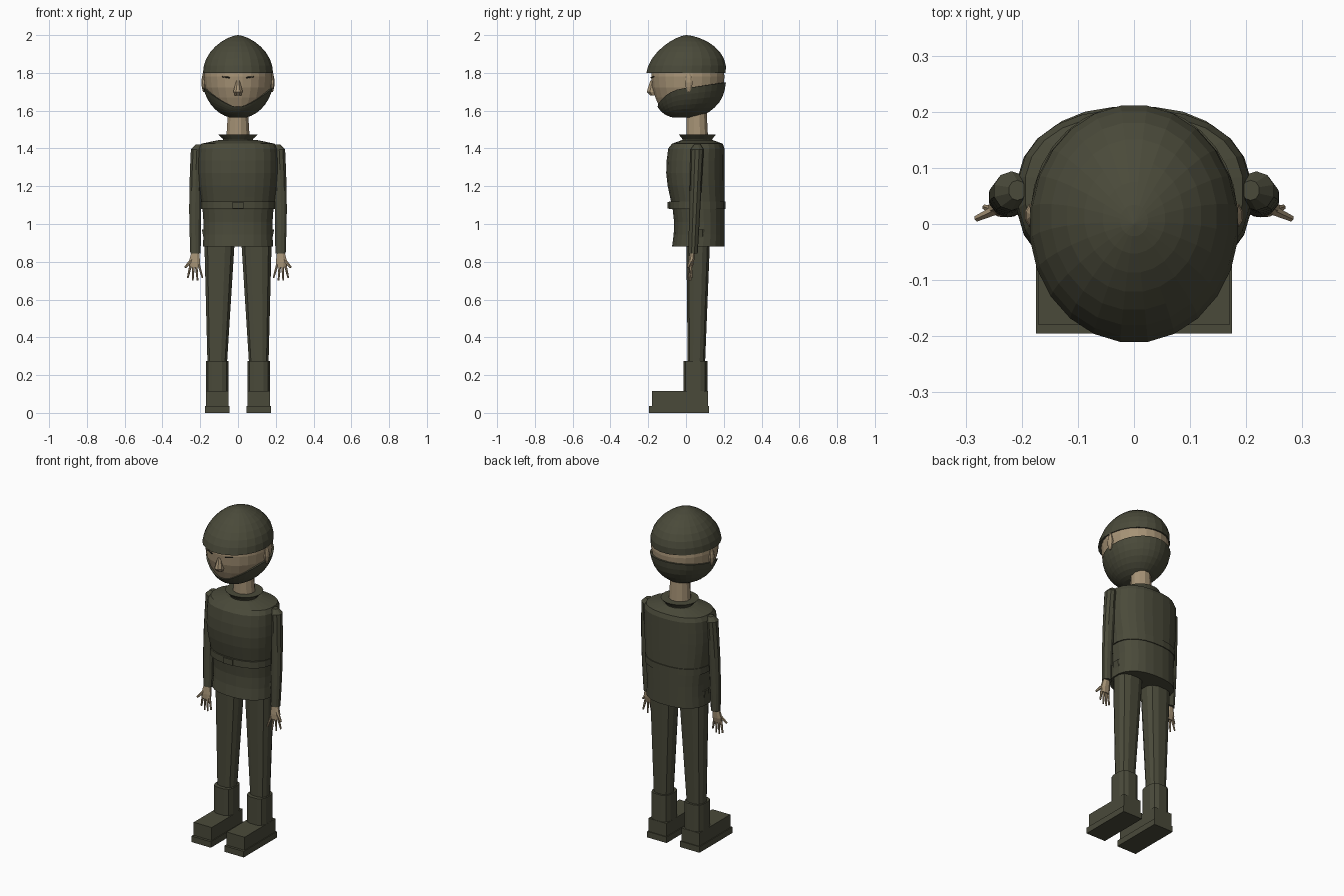
import bpy, bmesh, math
from math import sin, cos, pi
from mathutils import Matrix, Vector

if "Cube" in bpy.data.objects:
    bpy.data.objects.remove(bpy.data.objects["Cube"])


def make_material(name, red, green, blue):
    material = bpy.data.materials.new(name)
    material.use_nodes = True
    colour = (red, green, blue, 1)
    material.diffuse_color = colour
    material.node_tree.nodes["Principled BSDF"].inputs["Base Color"].default_value = colour
    return material


OLIVE = make_material("olive cloth", 0.068, 0.068, 0.042)
SKIN = make_material("skin", 0.38, 0.29, 0.18)
DARK = make_material("dark brow", 0.03, 0.03, 0.02)


def add_object(name, mesh):
    part = bpy.data.objects.new(name, mesh)
    bpy.context.collection.objects.link(part)
    return part


def finish(name, bm, material):
    bmesh.ops.recalc_face_normals(bm, faces=bm.faces)
    mesh = bpy.data.meshes.new(name)
    bm.to_mesh(mesh)
    bm.free()
    mesh.materials.append(material)
    return add_object(name, mesh)


def mirror_part(part):
    """Copy a left part to the right side."""
    mesh = part.data.copy()
    mesh.transform(Matrix.Scale(-1, 4, Vector((1, 0, 0))))
    mesh.flip_normals()
    add_object(part.name.replace("left", "right"), mesh)


def loft(name, rings, material):
    """Join rings of points into a closed solid."""
    bm = bmesh.new()
    loops = [[bm.verts.new(point) for point in ring] for ring in rings]
    for lower, upper in zip(loops, loops[1:]):
        for i in range(len(lower)):
            bm.faces.new((lower[i - 1], lower[i], upper[i], upper[i - 1]))
    bm.faces.new(loops[0])
    bm.faces.new(loops[-1])
    return finish(name, bm, material)


def oval(z, y, half_x, half_y, x=0, sides=24, power=1):
    """Level ring; a power below one squares its corners."""
    points = []
    for i in range(sides):
        angle = 2 * pi * (i + 0.5) / sides
        across, along = cos(angle), sin(angle)
        points.append(Vector((x + half_x * math.copysign(abs(across) ** power, across),
                              y + half_y * math.copysign(abs(along) ** power, along), z)))
    return points


def box(name, centre, size, material):
    bm = bmesh.new()
    bmesh.ops.create_cube(bm, size=1, matrix=Matrix.LocRotScale(centre, None, size))
    return finish(name, bm, material)


def tube(name, start, end, radius, material):
    start, end = Vector(start), Vector(end)
    direction = end - start
    placement = Matrix.LocRotScale((start + end) / 2, direction.to_track_quat('Z', 'Y'), None)
    bm = bmesh.new()
    bmesh.ops.create_cone(bm, cap_ends=True, segments=6, radius1=radius,
                          radius2=radius * 0.6, depth=direction.length, matrix=placement)
    return finish(name, bm, material)


CHIN, HEAD_HALF = 1.56, 0.22


def head_ring(z, gap=0, sides=24):
    """Egg-shaped head section, with the chin set forward."""
    rise = (z - CHIN) / HEAD_HALF
    swell = math.sqrt(1 - (1 - rise) ** 2)
    y = min(0.01, 0.045 * rise - 0.01)
    return oval(z, y, 0.182 * swell + gap, 0.195 * swell ** 0.8 + gap, sides=sides)


# Head
loft("head", [head_ring(CHIN + HEAD_HALF * (1 - cos(pi * k / 12))) for k in range(1, 9)], SKIN)

# Hood wrapping the jaw and back of the head, dipping below the face
SIDES, STEPS = 32, 7
hood = []
for k in range(STEPS + 1):
    ring = []
    for i in range(SIDES):
        facing = -sin(2 * pi * (i + 0.5) / SIDES)
        rim = 1.72 - (0.1 * facing ** 2 if facing > 0 else 0.03 * facing)
        bottom = CHIN + 0.005
        z = bottom + (rim - bottom) * (k / STEPS) ** 1.5
        ring.append(head_ring(z, 0.009, SIDES)[i])
    hood.append(ring)
# Turn the rim inward so that the hood closes inside the head
hood.append([point * Vector((1, 1, 0)).length and Vector((point.x * 0.85, point.y * 0.85, point.z))
             for point in hood[-1]])
loft("hood", hood, OLIVE)

# Helmet with a slightly pointed crown
helmet = []
for k in range(9):
    angle = pi / 2 * k / 8.1
    shrink = cos(angle) ** 1.3
    helmet.append(oval(1.8 + 0.2 * sin(angle), 0.015 * sin(2 * angle),
                       0.187 * shrink, 0.212 * shrink))
loft("helmet", helmet, OLIVE)

# Nose and neck
loft("nose", [oval(1.68, -0.17, 0.02, 0.02, sides=8), oval(1.7, -0.18, 0.027, 0.03, sides=8),
              oval(1.76, -0.17, 0.01, 0.02, sides=8)], SKIN)
loft("neck", [oval(1.43, 0.06, 0.066, 0.06, sides=12),
              oval(1.62, 0.055, 0.053, 0.055, sides=12)], SKIN)

# Jacket: pinched at the waist, full at the chest, sloped at the shoulders
jacket = []
for k in range(9):
    t = k / 8
    pinch = 0.008 * sin(2 * pi * t)
    depth = 0.14 + 0.01 * t - pinch
    jacket.append(oval(0.88 + 0.52 * t, 0.205 - depth, 0.187 + 0.02 * t - pinch, depth,
                       power=0.85))
jacket += [oval(1.425, 0.06, 0.195, 0.135, power=0.85), oval(1.445, 0.06, 0.1, 0.08, power=0.85)]
loft("jacket", jacket, OLIVE)

# Collar, belt and buckle
loft("collar", [oval(1.43, 0.06, 0.075, 0.075), oval(1.45, 0.06, 0.08, 0.08),
                oval(1.475, 0.06, 0.107, 0.1)], OLIVE)
loft("belt", [oval(z, 0.06, 0.197, 0.15, power=0.85) for z in (1.08, 1.12)], OLIVE)
box("buckle", (0, -0.085, 1.1), (0.06, 0.025, 0.035), OLIVE)

# Ear and brow
ear = []
for k in range(5):
    swell = 0.3 + 0.7 * sin(pi * k / 4)
    ear.append(oval(1.7 + k / 40, 0.015, 0.013 * swell, 0.022 * swell, 0.182, 8))
left_parts = [loft("left_ear", ear, SKIN),
              tube("left_brow", (0.045, -0.185, 1.775), (0.085, -0.17, 1.78), 0.004, DARK)]

# Sleeve, rounded over at the shoulder
sleeve = []
for k in range(6):
    t = k / 5
    bulge = 0.005 * sin(pi * t)
    sleeve.append(oval(0.845 + 0.55 * t, 0.037 + 0.022 * t, 0.029 + 0.004 * t + bulge / 2,
                       0.025 + 0.01 * t, 0.225 - 0.007 * t + bulge, 10))
sleeve.append(oval(1.42, 0.06, 0.016, 0.018, 0.208, 10))
left_parts.append(loft("left_sleeve", sleeve, OLIVE))

# Hand: palm, four spread fingers and a thumb
left_parts.append(loft("left_palm", [oval(0.77, 0.024, 0.028, 0.012, 0.228, 8),
                                     oval(0.8, 0.028, 0.032, 0.016, 0.23, 8),
                                     oval(0.86, 0.035, 0.02, 0.015, 0.226, 8)], SKIN))
for k in range(4):
    left_parts.append(tube(f"left_finger_{k + 1}", (0.208 + 0.014 * k, 0.024, 0.785),
                           (0.188 + 0.026 * k, 0.012 + 0.006 * k, 0.715 - 0.015 * (k in (1, 2))),
                           0.008, SKIN))
left_parts.append(tube("left_thumb", (0.245, 0.026, 0.81), (0.28, 0.01, 0.77), 0.01, SKIN))

# Trouser leg, showing through the slit in the jacket side
left_parts.append(loft("left_trouser_leg", [
    oval(0.26, 0.055, 0.053, 0.047, 0.11, 12, 0.75),
    oval(0.9, 0.064, 0.082, 0.064, 0.098, 12, 0.75),
    oval(0.97, 0.07, 0.083, 0.05, 0.11, 12, 0.75)], OLIVE))

# Boot: shaft, upper and sole
left_parts += [
    loft("left_boot_shaft", [oval(z, 0.05, 0.061, 0.065, 0.11, 12, 0.65)
                             for z in (0.1, 0.275)], OLIVE),
    box("left_boot_upper", (0.11, -0.032, 0.075), (0.12, 0.296, 0.08), OLIVE),
    box("left_boot_sole", (0.11, -0.037, 0.018), (0.13, 0.316, 0.036), OLIVE)]

for part in left_parts:
    mirror_part(part)
